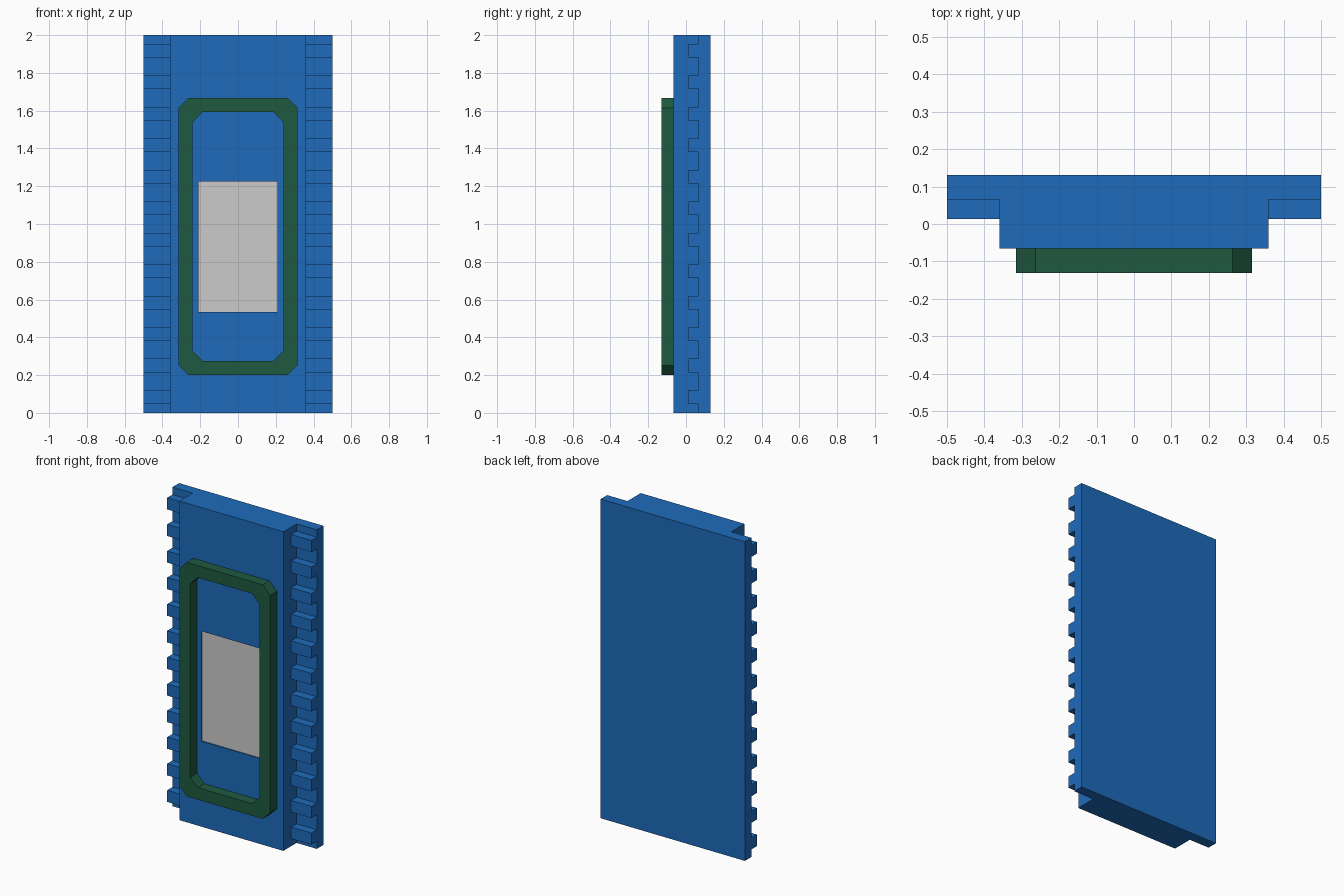
import bpy, bmesh

if "Cube" in bpy.data.objects:
    bpy.data.objects.remove(bpy.data.objects["Cube"])


def material(name, rgb):
    m = bpy.data.materials.new(name)
    m.diffuse_color = (*rgb, 1)
    m.use_nodes = True
    m.node_tree.nodes["Principled BSDF"].inputs["Base Color"].default_value = m.diffuse_color
    return m


def finish(name, bm, mat=None):
    bmesh.ops.recalc_face_normals(bm, faces=bm.faces)
    me = bpy.data.meshes.new(name)
    bm.to_mesh(me)
    bm.free()
    ob = bpy.data.objects.new(name, me)
    bpy.context.collection.objects.link(ob)
    if mat:
        me.materials.append(mat)
    return ob


def box(name, lo, hi, mat=None):
    bm = bmesh.new()
    bmesh.ops.create_cube(bm, size=1)
    for v in bm.verts:
        v.co = [(a + b) / 2 + c * (b - a) for a, b, c in zip(lo, hi, v.co)]
    return finish(name, bm, mat)


def octagon(hx, z0, z1, c):
    return [(hx, z0 + c), (hx, z1 - c), (hx - c, z1), (c - hx, z1),
            (-hx, z1 - c), (-hx, z0 + c), (c - hx, z0), (hx - c, z0)]


blue = material("blue", (0.013, 0.147, 0.503))
green = material("green", (0.013, 0.102, 0.051))

# Panel body: stepped plan profile extruded upwards
bm = bmesh.new()
half = [(0.36, -0.065), (0.36, 0.066), (0.5, 0.066), (0.5, 0.131)]
plan = half + [(-x, y) for x, y in reversed(half)]
face = bm.faces.new([bm.verts.new((x, y, 0)) for x, y in plan])
ext = bmesh.ops.extrude_face_region(bm, geom=[face], use_keep_orig=True)
for v in ext["geom"]:
    if isinstance(v, bmesh.types.BMVert):
        v.co.z = 2
body = finish("panel_body", bm, blue)

# Shallow pocket in the front of the body, with a grey plate in it
cutter = box("pocket_cutter", (-0.208, -0.2, 0.535), (0.208, -0.055, 1.225), blue)
cutter.hide_render = True
cutter.hide_viewport = True
cut = body.modifiers.new("pocket", "BOOLEAN")
cut.operation = "DIFFERENCE"
cut.solver = "EXACT"
cut.object = cutter
box("grey_plate", (-0.208, -0.057, 0.535), (0.208, -0.05, 1.225))

# Teeth along one edge: array upwards, mirrored to the other edge
tooth = box("edge_teeth", (0.36, 0.013, 0.047), (0.5, 0.066, 0.12), blue)
arr = tooth.modifiers.new("repeat", "ARRAY")
arr.count = 12
arr.use_relative_offset = False
arr.use_constant_offset = True
arr.constant_offset_displace = (0, 0, 1 / 6)
tooth.modifiers.new("other_side", "MIRROR")

# Raised chamfered frame around the pocket
bm = bmesh.new()
outlines = [octagon(0.315, 0.2, 1.667, 0.052), octagon(0.24, 0.275, 1.592, 0.052)]
rings = [[bm.verts.new((x, y, z)) for x, z in o]
         for o, y in ((outlines[0], -0.065), (outlines[0], -0.131),
                      (outlines[1], -0.131), (outlines[1], -0.065))]
for k in range(4):
    a, b = rings[k], rings[(k + 1) % 4]
    for i in range(8):
        j = (i + 1) % 8
        bm.faces.new((a[i], a[j], b[j], b[i]))
finish("raised_frame", bm, green)
